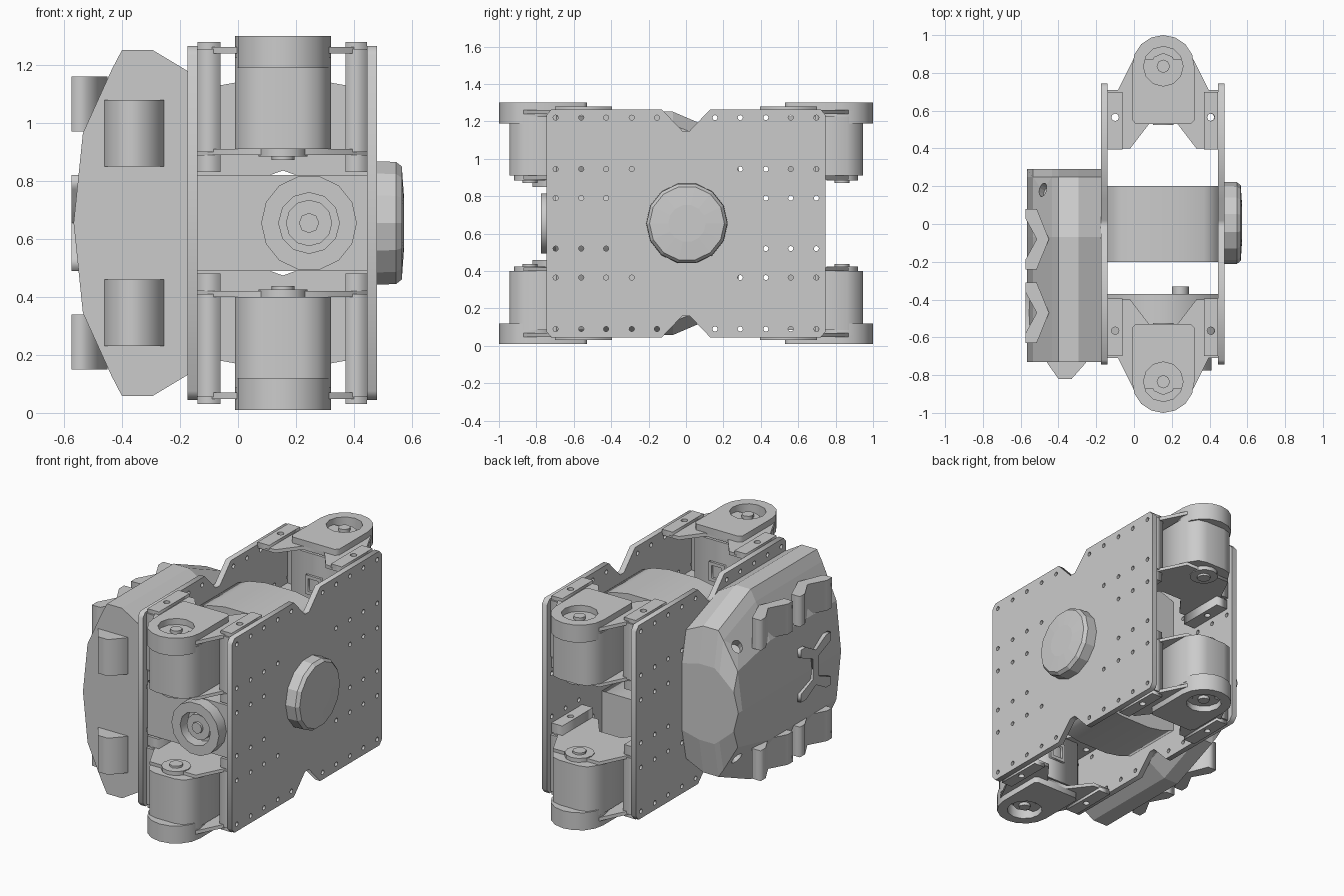
import bpy, bmesh, math
from mathutils import Matrix, Euler, Vector

if "Cube" in bpy.data.objects:
    bpy.data.objects.remove(bpy.data.objects["Cube"])

H = math.pi / 2
ROT = {'x': (H, 0, H), 'y': (H, 0, 0), 'z': (0, 0, 0)}
MID = 0.655   # height of the symmetry plane
CX = 0.155    # centre line between the two plates


def add(name, me, mirror=''):
    """Link a mesh; mirror lists world axes to mirror across y = 0 / z = MID."""
    bm = bmesh.new()
    bm.from_mesh(me)
    bmesh.ops.remove_doubles(bm, verts=bm.verts, dist=1e-5)
    bmesh.ops.recalc_face_normals(bm, faces=bm.faces)
    bm.to_mesh(me)
    bm.free()
    me.transform(Matrix.Translation((0, 0, -MID)))
    ob = bpy.data.objects.new(name, me)
    ob.location.z = MID
    bpy.context.collection.objects.link(ob)
    if mirror:
        m = ob.modifiers.new('mirror', 'MIRROR')
        m.use_axis = [a in mirror for a in 'xyz']
        m.use_mirror_merge = False
    return ob


def ring(c, r, n=12, a0=0, a1=2 * math.pi):
    full = abs(a1 - a0 - 2 * math.pi) < 1e-6
    k = n if full else n + 1
    return [(c[0] + r * math.cos(a0 + (a1 - a0) * i / n),
             c[1] + r * math.sin(a0 + (a1 - a0) * i / n)) for i in range(k)]


def slab(name, outline, axis, a, b, holes=(), mirror=''):
    """Extrude an outline with holes along an axis from a to b."""
    cu = bpy.data.curves.new(name, 'CURVE')
    cu.dimensions, cu.fill_mode, cu.extrude = '2D', 'BOTH', abs(b - a) / 2
    for loop in [outline, *holes]:
        s = cu.splines.new('POLY')
        s.points.add(len(loop) - 1)
        for p, q in zip(s.points, loop):
            p.co = (q[0], q[1], 0, 1)
        s.use_cyclic_u = True
    tmp = bpy.data.objects.new(name + '_curve', cu)
    bpy.context.collection.objects.link(tmp)
    bpy.context.view_layer.update()
    me = bpy.data.meshes.new_from_object(tmp)
    bpy.data.objects.remove(tmp)
    bpy.data.curves.remove(cu)
    off = Vector([(a + b) / 2 if axis == k else 0 for k in 'xyz'])
    me.transform(Matrix.Translation(off) @ Euler(ROT[axis]).to_matrix().to_4x4())
    return add(name, me, mirror)


def rect(x0, x1, y0, y1):
    return [(x0, y0), (x1, y0), (x1, y1), (x0, y1)]


def loft(name, loops):
    bm = bmesh.new()
    rows = [[bm.verts.new(p) for p in lp] for lp in loops]
    n = len(rows[0])
    for r, s in zip(rows, rows[1:]):
        for i in range(n):
            bm.faces.new((r[i], r[(i + 1) % n], s[(i + 1) % n], s[i]))
    bm.faces.new(rows[0])
    bm.faces.new(rows[-1])
    me = bpy.data.meshes.new(name)
    bm.to_mesh(me)
    bm.free()
    return add(name, me)


# Two perforated side plates with V notches
q = [(0.02, 1.15), (0.13, 1.265), (0.72, 1.265), (0.745, 1.235)]
q += [(y, 2 * MID - z) for y, z in reversed(q)]
plate = q + [(-y, z) for y, z in reversed(q)]
holes = []
for dz, start in ((0.565, 0), (0.29, 1), (0.135, 2)):
    for y in (0.155, 0.29, 0.427, 0.56, 0.697)[start:]:
        holes += [ring((sy * y, MID + sz * dz), 0.014, 8) for sy in (1, -1) for sz in (1, -1)]
slab('right_plate', plate, 'x', 0.445, 0.48, holes)
slab('left_plate', plate, 'x', -0.175, -0.14, holes)

# Domed round cover on the right plate
loft('round_cover', [[(x, y, z) for y, z in ring((0.005, MID), r, 14)]
                     for x, r in ((0.48, 0.218), (0.545, 0.216), (0.565, 0.2), (0.572, 0.1))])

# Arched core pieces between the plates
arch = [(-0.14, 1.1), (-0.06, 1.13), (0.05, 1.15), (0.26, 1.15), (0.37, 1.13), (0.445, 1.1),
        (0.445, 0.82), (0.2, 0.82), (CX, 0.836), (0.11, 0.82), (-0.14, 0.82)]
slab('arched_core', arch, 'y', -0.2, 0.2, mirror='z')

# Four corner joints, mirrored front/back and top/bottom
C = (CX, 0.835)
M = 'yz'
pocket = ring(C, 0.105, 12)
pad = ring(C, 0.165, 8, 0, math.pi) + [(-0.01, 0.55), (0.01, 0.53), (0.3, 0.53), (0.32, 0.55)]
slab('joint_top_pad', pad, 'z', 1.255, 1.30, [pocket], M)
slab('joint_cap', ring(C, 0.165, 16), 'z', 1.19, 1.255, [pocket], M)
slab('joint_nut', ring(C, 0.07, 8), 'z', 1.19, 1.265, mirror=M)
slab('joint_bolt', ring(C, 0.035, 8), 'z', 1.26, 1.285, mirror=M)
motor = [(-0.01, 0.54), (-0.01, 0.86), (0.035, 0.93), (0.09, 0.945),
         (0.22, 0.945), (0.275, 0.93), (0.32, 0.86), (0.32, 0.54)]
slab('joint_motor', motor, 'z', 0.91, 1.225, mirror=M)
slab('motor_socket', rect(0.1, 0.21, 0.97, 1.09), 'y', 0.525, 0.54,
     [rect(0.12, 0.19, 0.99, 1.07)], M)
slab('joint_hub', ring(C, 0.085, 12), 'z', 0.885, 0.912, mirror=M)
slab('joint_stub', ring(C, 0.04, 8), 'z', 0.872, 0.89, mirror=M)
frame = [(-0.14, 0.4), (-0.02, 0.4), (0.08, 0.53), (0.23, 0.53), (0.33, 0.4), (0.45, 0.4),
         (0.45, 0.69), (0.4, 0.7), (0.315, 0.87), (-0.005, 0.87), (-0.09, 0.7), (-0.14, 0.69)]
screws = [ring((x, 0.565), 0.02, 8) for x in (-0.1, 0.405)]
slab('joint_upper_bracket', frame, 'z', 1.24, 1.262, screws, M)
slab('joint_lower_bracket', frame, 'z', 0.89, 0.91, screws, M)
for side, x0, x1 in (('left', -0.14, -0.06), ('right', 0.37, 0.445)):
    hole = [ring(((x0 + x1) / 2, 0.565), 0.02, 8)]
    slab(side + '_upper_flange', rect(x0, x1, 0.395, 0.7), 'z', 1.255, 1.28, hole, M)
    slab(side + '_lower_flange', rect(x0, x1, 0.395, 0.7), 'z', 0.83, 0.89, hole, M)
    slab(side + '_bracket_wall', rect(x0, x1, 0.69, 0.71), 'z', 0.9, 1.255, mirror=M)

# Front joint turned sideways
F = (0.245, MID)
slab('front_motor_block', rect(-0.14, 0.445, 0.49, 0.82), 'y', -0.70, -0.37)
slab('front_cap', ring(F, 0.165, 14), 'y', -0.775, -0.70, [ring(F, 0.105, 12)])
slab('front_nut', ring(F, 0.08, 12), 'y', -0.745, -0.695)
slab('front_bolt', ring(F, 0.035, 8), 'y', -0.76, -0.74)
slab('front_stub', ring(F, 0.045, 8), 'y', -0.37, -0.33)

# Faceted armour shell on the left
half = [(-0.175, 0.525), (-0.295, 0.597), (-0.4, 0.597), (-0.435, 0.53), (-0.535, 0.31)]
prof = half + [(-0.567, 0)] + [(x, -z) for x, z in reversed(half)]
rows = []
for y, s in ((-0.73, 1), (-0.07, 1), (0.25, 0.77), (0.29, 0.4)):
    rows.append([(x, y, MID + z * s) for x, z in prof])
shell = loft('armour_shell', rows)

# Holes in the rear shell corners
for s in (1, -1):
    bm = bmesh.new()
    d = Vector((-0.6, 0.3, s * 0.7))
    bmesh.ops.create_cone(bm, cap_ends=True, segments=12, radius1=0.036, radius2=0.036, depth=0.16,
                          matrix=Matrix.Translation((-0.5, 0.19, MID + s * 0.375))
                          @ d.to_track_quat('Z', 'Y').to_matrix().to_4x4())
    me = bpy.data.meshes.new('shell_hole_cutter')
    bm.to_mesh(me)
    bm.free()
    cutter = add('shell_hole_cutter', me)
    cutter.hide_render = True
    cutter.hide_set(True)
    cutter.display_type = 'WIRE'
    mod = shell.modifiers.new('hole', 'BOOLEAN')
    mod.operation, mod.solver, mod.object = 'DIFFERENCE', 'EXACT', cutter

# Shell details: front lugs, notched claws and a forked bar
lug = [(-0.46, -0.72), (-0.46, -0.735), (-0.4, -0.82), (-0.33, -0.82), (-0.255, -0.735), (-0.255, -0.72)]
slab('shell_lug', lug, 'z', 0.85, 1.08, mirror='z')
for i, y in enumerate((-0.08, -0.47)):
    claw = [(-0.575, y + 0.16), (-0.575, y + 0.11), (-0.515, y), (-0.575, y - 0.11),
            (-0.575, y - 0.16), (-0.515, y - 0.16), (-0.45, y), (-0.515, y + 0.16)]
    slab(f'shell_claw_{i + 1}', claw, 'z', 0.97, 1.16, mirror='z')
yc = -0.47
fork = [(yc + 0.03, MID), (yc + 0.03, 0.72), (yc + 0.15, 0.77), (yc + 0.15, 0.82), (yc + 0.1, 0.82),
        (yc, 0.765), (yc - 0.1, 0.82), (yc - 0.15, 0.82), (yc - 0.15, 0.77), (yc - 0.03, 0.72),
        (yc - 0.03, MID)]
slab('shell_forked_bar', fork, 'x', -0.575, -0.53, mirror='z')
